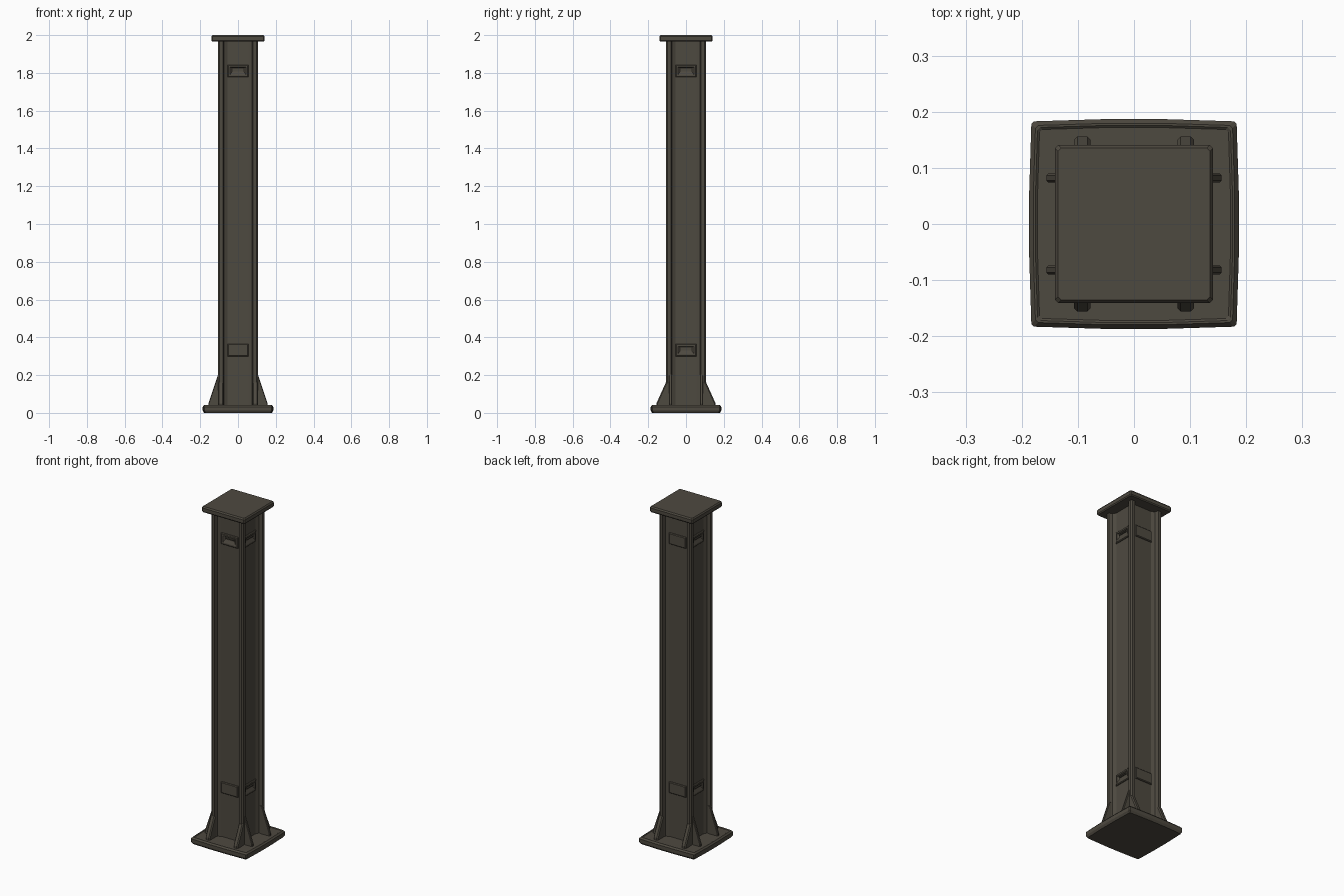
import bpy, bmesh, math
from mathutils import Matrix, Vector

if "Cube" in bpy.data.objects:
    bpy.data.objects.remove(bpy.data.objects["Cube"], do_unlink=True)

metal = bpy.data.materials.new("weathered dark metal")
metal.use_nodes = True
COLOUR = (0.076, 0.067, 0.051, 1)
metal.diffuse_color = COLOUR
metal.node_tree.nodes["Principled BSDF"].inputs["Base Color"].default_value = COLOUR


def finish(name, bm, matrix=Matrix(), bevel=0):
    bmesh.ops.recalc_face_normals(bm, faces=bm.faces)
    mesh = bpy.data.meshes.new(name)
    bm.to_mesh(mesh)
    bm.free()
    mesh.materials.append(metal)
    obj = bpy.data.objects.new(name, mesh)
    bpy.context.collection.objects.link(obj)
    obj.matrix_world = matrix
    if bevel:
        mod = obj.modifiers.new("worn edge", "BEVEL")
        mod.width = bevel
        mod.segments = 1
    return obj


def loft(name, outline, rings):
    """Stack scaled copies of an outline; rings are (height, scale)."""
    bm = bmesh.new()
    loops = [[bm.verts.new((x * s, y * s, z)) for x, y in outline] for z, s in rings]
    n = len(outline)
    for low, high in zip(loops, loops[1:]):
        for i in range(n):
            j = (i + 1) % n
            bm.faces.new((low[i], low[j], high[j], high[i]))
    bm.faces.new(loops[0][::-1])
    bm.faces.new(loops[-1])
    return finish(name, bm)


def four_sided(points):
    """Repeat one side of an outline around the four sides."""
    result = []
    for k in range(4):
        turn = Matrix.Rotation(k * math.pi / 2, 2)
        result += [tuple(turn @ Vector(p)) for p in points]
    return result


def facing(k):
    return Matrix.Rotation(k * math.pi / 2, 4, "Z")


# Base plate with gently bowed sides and a worn rim
base_side = [(-0.178, -0.183), (-0.05, -0.187), (0.05, -0.187), (0.178, -0.183)]
loft("base_plate", four_sided(base_side),
     [(0, 0.96), (0.012, 1), (0.032, 1), (0.041, 0.96), (0.041, 0.94), (0.038, 0.92)])

# Column with chamfered corner ribs and recessed panels
half = [(0.097, -0.105), (0.08, -0.105), (0.074, -0.085), (0.055, -0.075)]
column_side = [(-x, y) for x, y in half] + half[::-1]
loft("column", four_sided(column_side), [(0.03, 1), (1.975, 1)])

# Square cap plate
cap_side = [(-0.135, -0.141), (0.135, -0.141)]
loft("cap_plate", four_sided(cap_side),
     [(1.966, 0.97), (1.972, 1), (1.992, 1), (2.0, 0.96)])


# Triangular gussets: wide on front and back, thin on the two sides
def gusset(name, k, centre, width, height):
    profile = [(-0.09, 0.03), (-0.156, 0.03), (-0.156, 0.052),
               (-0.105, height), (-0.09, height)]
    bm = bmesh.new()
    face = bm.faces.new([bm.verts.new((centre - width / 2, y, z)) for y, z in profile])
    new = bmesh.ops.extrude_face_region(bm, geom=[face])["geom"]
    bmesh.ops.translate(bm, vec=(width, 0, 0),
                        verts=[v for v in new if isinstance(v, bmesh.types.BMVert)])
    finish(name, bm, facing(k), width * 0.2)


# Raised bands on the panels, some with a scooped grip
def band(name, k, z, scooped):
    def ring(x, low, high, y):
        return [bm.verts.new(p) for p in ((-x, y, z + low), (x, y, z + low),
                                          (x, y, z + high), (-x, y, z + high))]
    bm = bmesh.new()
    loops = [ring(0.055, -0.033, 0.033, -0.07), ring(0.055, -0.033, 0.033, -0.079),
             ring(0.051, -0.029, 0.029, -0.083)]
    if scooped:
        loops += [ring(0.042, -0.02, 0.02, -0.083), ring(0.027, 0.004, 0.015, -0.072)]
    for a, b in zip(loops, loops[1:]):
        for i in range(4):
            j = (i + 1) % 4
            bm.faces.new((a[i], a[j], b[j], b[i]))
    bm.faces.new(loops[-1])
    finish(name, bm, facing(k))
    if scooped:
        # Small bar across the grip
        bm = bmesh.new()
        bmesh.ops.create_cube(bm, size=1, matrix=Matrix.Translation((0, -0.077, z + 0.008))
                              @ Matrix.Diagonal((0.056, 0.008, 0.006, 1)))
        finish(name + "_bar", bm, facing(k))


for k, side in enumerate(("front", "left", "back", "right")):
    across = k % 2 == 0
    for label, sign in (("a", -1), ("b", 1)):
        gusset(f"{side}_gusset_{label}", k, sign * (0.092 if across else 0.082),
               0.029 if across else 0.016, 0.165 if across else 0.205)
    band(f"{side}_upper_band", k, 1.81, side != "back")
    band(f"{side}_lower_band", k, 0.332, not across)
